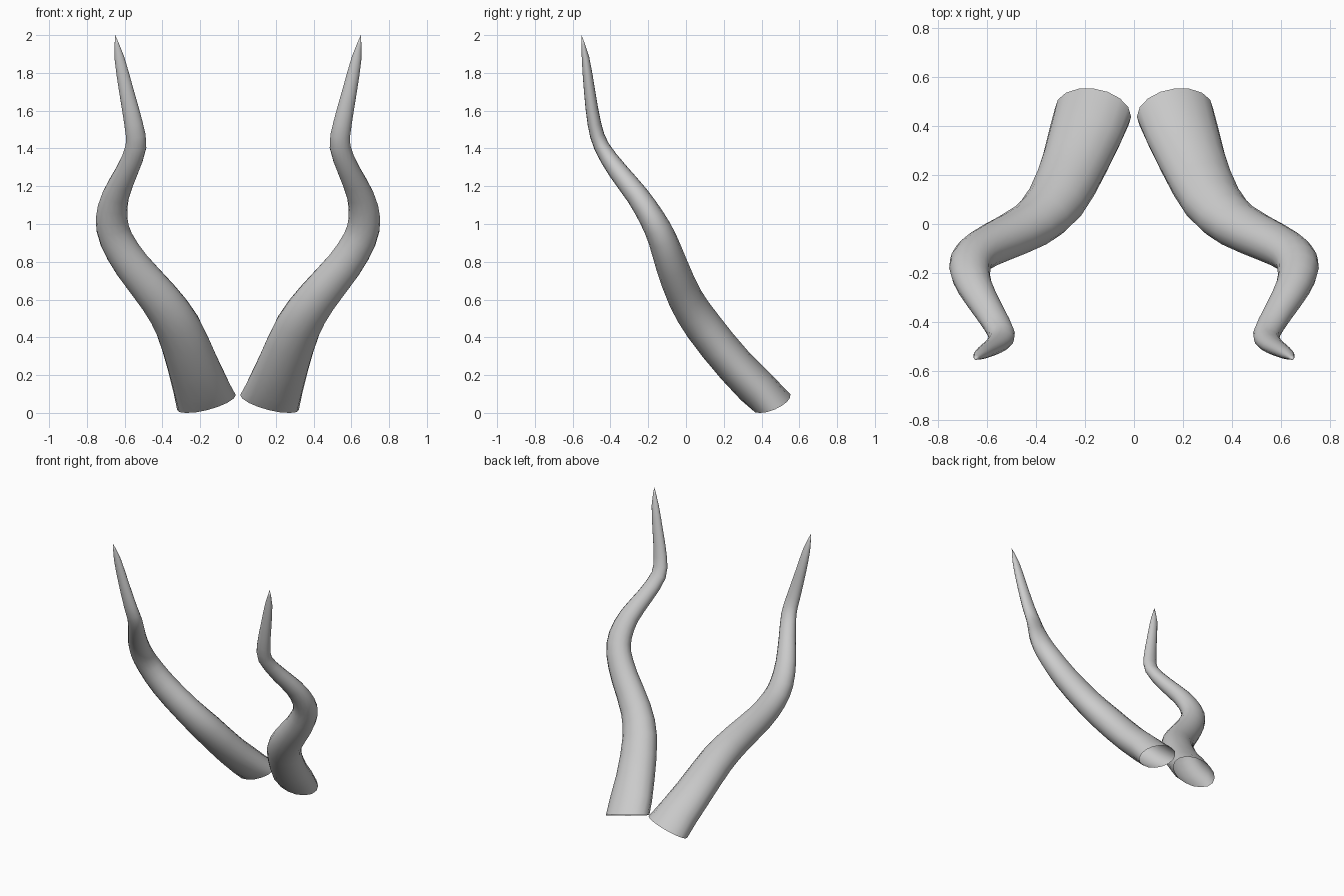
import bpy, bmesh, math
from mathutils import Vector

if "Cube" in bpy.data.objects:
    bpy.data.objects.remove(bpy.data.objects["Cube"])

SIDES = 16
# centre line of the +x horn: x, y, z, width radius, depth radius
PATH = [(.167, .453, .056, .161, .108), (.237, .26, .25, .138, .102),
        (.32, .09, .46, .122, .1), (.42, -.005, .61, .108, .092),
        (.56, -.075, .78, .096, .085), (.645, -.125, .92, .089, .076),
        (.669, -.18, 1.03, .084, .068), (.648, -.257, 1.15, .072, .06),
        (.588, -.36, 1.28, .06, .052), (.54, -.447, 1.41, .055, .041),
        (.553, -.485, 1.53, .049, .036), (.59, -.51, 1.7, .039, .03),
        (.628, -.532, 1.88, .026, .02), (.65, -.553, 2.0, 0, 0)]


def refine(rows, steps=2):
    """Catmull-Rom interpolation of the path rows."""
    out = []
    for i in range(len(rows) - 1):
        p = [rows[max(0, min(len(rows) - 1, i + k))] for k in (-1, 0, 1, 2)]
        for s in range(steps):
            t = s / steps
            out.append([.5 * (2*b + (c-a)*t + (2*a-5*b+4*c-d)*t*t + (3*b-a-3*c+d)*t**3)
                        for a, b, c, d in zip(*p)])
    return out + [list(rows[-1])]


def horn(name, side):
    rows = refine(PATH)
    bm = bmesh.new()
    rings = []
    for i, (x, y, z, rw, rd) in enumerate(rows[:-1]):
        c = Vector((x, y, z))
        t = (Vector(rows[i+1][:3]) - Vector(rows[max(i-1, 0)][:3])).normalized()
        if i == 0:                      # tilted cut where the horn meets the head
            t = Vector((.26, -.38, .89)).normalized()
        u = (Vector((1, 0, 0)) - t * t.x).normalized()
        v = t.cross(u)
        ring = []
        for k in range(SIDES):
            a = math.tau * k / SIDES
            p = c + u * rw * math.cos(a) + v * rd * math.sin(a)
            ring.append(bm.verts.new((side * p.x, p.y, max(p.z, 0))))
        rings.append(ring)
    tip = bm.verts.new((side * rows[-1][0], rows[-1][1], rows[-1][2]))
    # skin between rings, then the point; the base stays open
    for a, b in zip(rings, rings[1:]):
        for k in range(SIDES):
            n = (k + 1) % SIDES
            bm.faces.new((a[k], a[n], b[n], b[k]))
    for k in range(SIDES):
        bm.faces.new((rings[-1][k], rings[-1][(k + 1) % SIDES], tip))
    if side < 0:
        bmesh.ops.reverse_faces(bm, faces=bm.faces[:])
    me = bpy.data.meshes.new(name)
    bm.to_mesh(me)
    bm.free()
    ob = bpy.data.objects.new(name, me)
    bpy.context.collection.objects.link(ob)
    bpy.ops.object.select_all(action='DESELECT')
    ob.select_set(True)
    bpy.context.view_layer.objects.active = ob
    bpy.ops.object.shade_smooth_by_angle(angle=math.radians(35))


horn("horn_right", 1)
horn("horn_left", -1)
